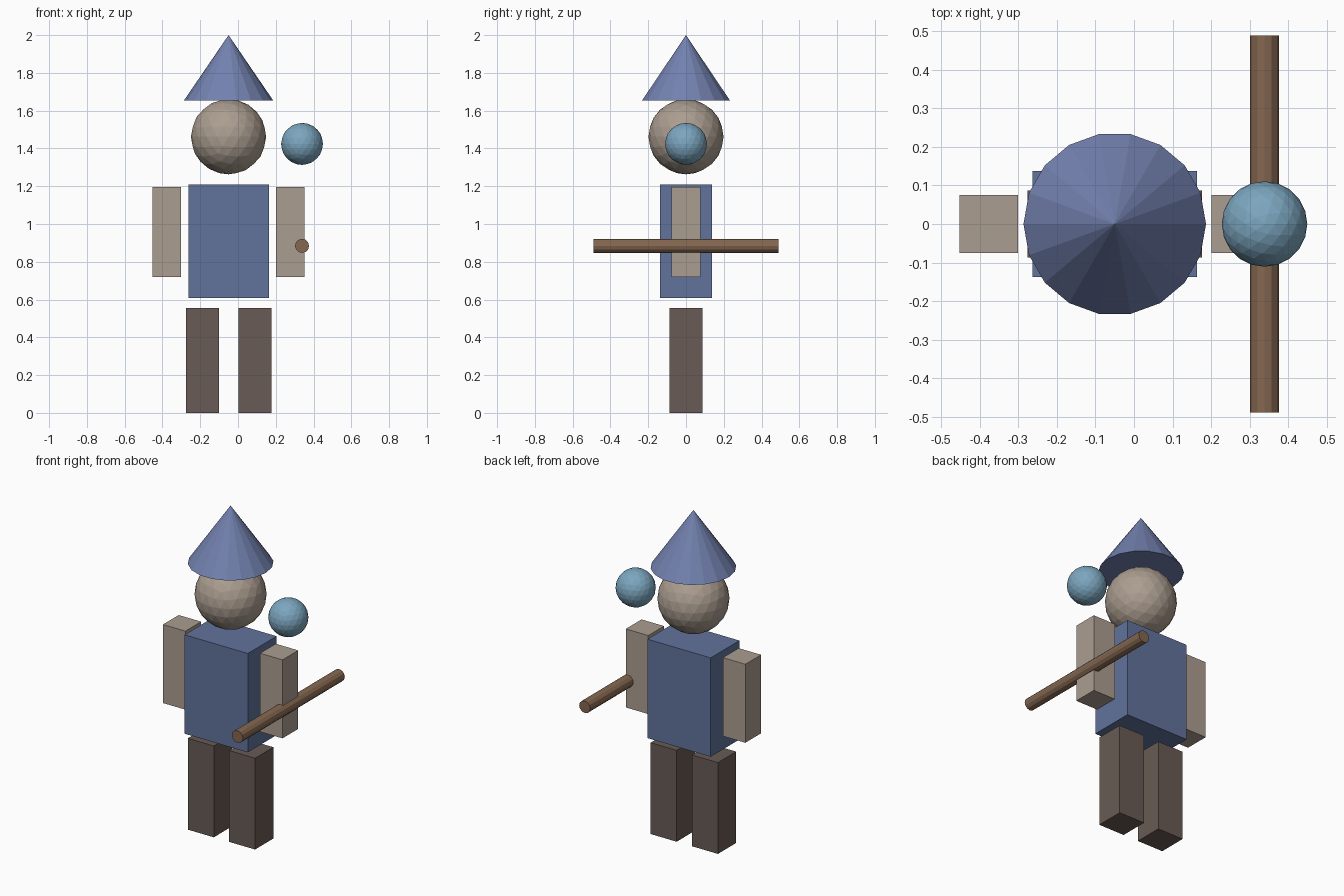
import bpy
from math import radians

if "Cube" in bpy.data.objects:
    bpy.data.objects.remove(bpy.data.objects["Cube"])

CX = -0.05  # body centre line


def material(name, rgb):
    m = bpy.data.materials.new(name)
    m.diffuse_color = (*rgb, 1.0)
    m.use_nodes = True
    m.node_tree.nodes["Principled BSDF"].inputs["Base Color"].default_value = m.diffuse_color
    return m


cloth = material("blue_cloth", (0.12, 0.17, 0.33))
felt = material("hat_felt", (0.17, 0.22, 0.43))
skin = material("skin", (0.41, 0.34, 0.28))
trousers = material("dark_brown", (0.14, 0.105, 0.09))
wood = material("wood", (0.23, 0.135, 0.08))
glass = material("light_blue", (0.20, 0.38, 0.52))


def finish(name, mat):
    ob = bpy.context.object
    ob.name = name
    ob.data.name = name
    ob.data.materials.append(mat)
    return ob


def box(name, x, z0, z1, width, depth, mat):
    bpy.ops.mesh.primitive_cube_add(size=1, location=(x, 0, (z0 + z1) / 2))
    ob = finish(name, mat)
    ob.scale = (width, depth, z1 - z0)
    bpy.ops.object.transform_apply(location=False, rotation=False, scale=True)


def ball(name, x, z, radius, mat):
    bpy.ops.mesh.primitive_ico_sphere_add(subdivisions=3, radius=radius,
                                          location=(x, 0, z))
    finish(name, mat)


# Torso
box("torso", CX, 0.607, 1.209, 0.426, 0.276, cloth)

# Paired limbs
for side, label in ((-1, "left"), (1, "right")):
    box(f"{label}_arm", CX + side * 0.327, 0.719, 1.197, 0.151, 0.151, skin)
    box(f"{label}_leg", CX + side * 0.139, 0.0, 0.556, 0.175, 0.175, trousers)

# Head and floating orb
ball("head", CX, 1.462, 0.199, skin)
ball("orb", 0.339, 1.424, 0.111, glass)

# Pointed hat
bpy.ops.mesh.primitive_cone_add(vertices=18, radius1=0.237, radius2=0, depth=0.347,
                                location=(CX, 0, 1.8265),
                                rotation=(0, 0, radians(90)))
finish("hat", felt)

# Staff lying front to back through the right arm
bpy.ops.mesh.primitive_cylinder_add(vertices=12, radius=0.0372, depth=0.98,
                                    location=(0.339, 0, 0.884),
                                    rotation=(radians(90), 0, 0))
finish("staff", wood)
